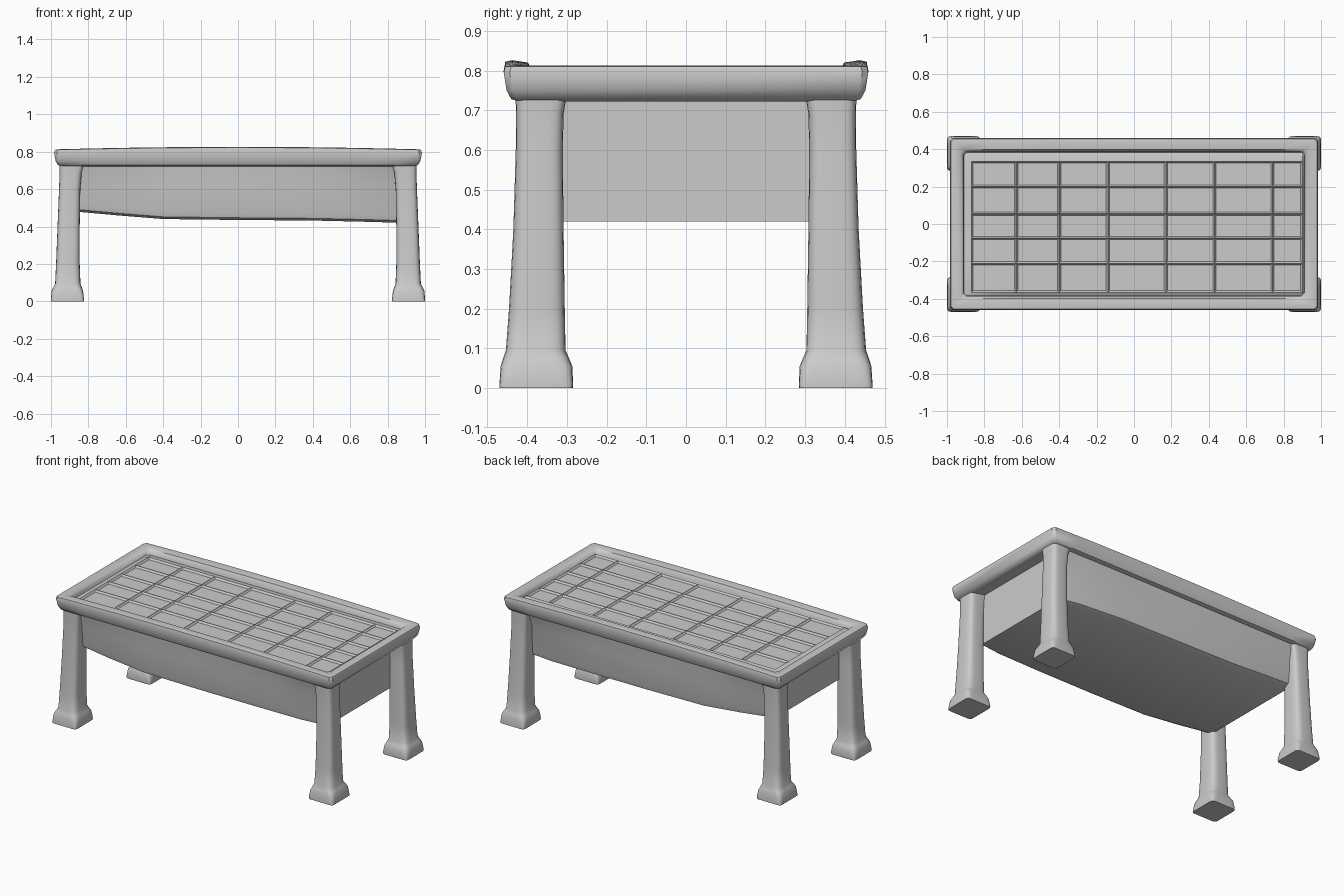
import bpy, bmesh, math

if "Cube" in bpy.data.objects:
    bpy.data.objects.remove(bpy.data.objects["Cube"])

grey = bpy.data.materials.new("light grey")
grey.diffuse_color = (0.6, 0.6, 0.6, 1)
grey.use_nodes = True
grey.node_tree.nodes["Principled BSDF"].inputs["Base Color"].default_value = grey.diffuse_color


def finish(bm, name, angle=40):
    bmesh.ops.recalc_face_normals(bm, faces=bm.faces[:])
    me = bpy.data.meshes.new(name)
    bm.to_mesh(me)
    bm.free()
    ob = bpy.data.objects.new(name, me)
    bpy.context.collection.objects.link(ob)
    me.materials.append(grey)
    bpy.ops.object.select_all(action='DESELECT')
    ob.select_set(True)
    bpy.context.view_layer.objects.active = ob
    bpy.ops.object.shade_smooth_by_angle(angle=math.radians(angle))
    return ob


def loft(rings, name, caps=True, angle=40):
    bm = bmesh.new()
    vr = [[bm.verts.new(p) for p in r] for r in rings]
    n = len(vr[0])
    for a, b in zip(vr, vr[1:]):
        for i in range(n):
            j = (i + 1) % n
            bm.faces.new((a[i], a[j], b[j], b[i]))
    if caps:
        bm.faces.new(vr[0])
        bm.faces.new(vr[-1])
    return finish(bm, name, angle)


# Rim: rectangular loops with small clipped corners, long sides arch up slightly
def rim_ring(hx, hy, z, arch):
    c = 0.015
    xs = [-(hx - c) + 2 * (hx - c) * i / 12 for i in range(13)]
    pts = [(x, -hy) for x in xs] + [(hx, -hy + c), (hx, hy - c)]
    pts += [(x, hy) for x in reversed(xs)] + [(-hx, hy - c), (-hx, -hy + c)]
    return [(x, y, z + arch * (1 - (x / hx) ** 2)) for x, y in pts]


loft([rim_ring(*p) for p in [
    (0.86, 0.36, 0.735, 0), (0.94, 0.42, 0.722, 0), (0.962, 0.44, 0.728, 0),
    (0.975, 0.452, 0.75, 0), (0.984, 0.459, 0.795, 0.006),
    (0.978, 0.455, 0.810, 0.012), (0.960, 0.438, 0.813, 0.013),
    (0.925, 0.398, 0.810, 0.010), (0.912, 0.386, 0.795, 0.003),
    (0.908, 0.382, 0.772, 0)]], "table_rim", caps=False)

# Panel inside the rim: grid of shallow recessed cells
cols = [-0.91, -0.87, -0.63, -0.40, -0.14, 0.17, 0.43, 0.74, 0.90, 0.91]
rows = [-0.385, -0.365, -0.21, -0.075, 0.055, 0.20, 0.335, 0.385]
bm = bmesh.new()
grid = [[bm.verts.new((x, y, 0.792)) for x in cols] for y in rows]
cells = []
for r in range(len(rows) - 1):
    for c in range(len(cols) - 1):
        f = bm.faces.new((grid[r][c], grid[r][c + 1], grid[r + 1][c + 1], grid[r + 1][c]))
        if 0 < r < len(rows) - 2 and 0 < c < len(cols) - 2:
            cells.append(f)
bmesh.ops.inset_individual(bm, faces=cells, thickness=0.006)
bmesh.ops.inset_individual(bm, faces=cells, thickness=0.012, depth=-0.012)
for v in {v for v in bm.verts if abs(v.co.x) > 0.905 or abs(v.co.y) > 0.38}:
    v.co.z = 0.78
finish(bm, "grid_panel", 30)

# Deep body under the rim: bottom slopes from left to right
rings = []
for x, zb, w in [(-0.87, 0.48, 0.37), (-0.65, 0.46, 0.385), (-0.40, 0.44, 0.395),
                 (0.0, 0.435, 0.395), (0.40, 0.432, 0.39), (0.70, 0.425, 0.375),
                 (0.86, 0.42, 0.35)]:
    half = [(w - 0.035, zb), (w - 0.008, zb + 0.012), (w, zb + 0.04),
            (w + 0.008, 0.62), (0.415, 0.74)]
    sec = half + [(-y, z) for y, z in reversed(half)]
    rings.append([(x, y, z) for y, z in sec])
loft(rings, "table_body")


# Legs: rounded square columns with flared block feet
def leg_ring(z, x0, x1, y0, y1, power, sx, sy):
    pts = []
    for i in range(24):
        a = math.tau * (i + 0.5) / 24
        c, s = math.cos(a), math.sin(a)
        x = (x0 + x1) / 2 + (x1 - x0) / 2 * math.copysign(abs(c) ** power, c)
        y = (y0 + y1) / 2 + (y1 - y0) / 2 * math.copysign(abs(s) ** power, s)
        pts.append((sx * x, sy * y, z))
    return pts


levels = [(0.0, 0.825, 1.0, 0.285, 0.47, 0.18),
          (0.01, 0.823, 1.0, 0.284, 0.47, 0.18),
          (0.055, 0.828, 0.997, 0.286, 0.467, 0.3),
          (0.075, 0.835, 0.988, 0.294, 0.461, 0.4),
          (0.095, 0.842, 0.978, 0.303, 0.454, 0.5),
          (0.20, 0.846, 0.973, 0.305, 0.446, 0.5),
          (0.40, 0.846, 0.965, 0.308, 0.435, 0.5),
          (0.60, 0.843, 0.957, 0.31, 0.429, 0.5),
          (0.69, 0.835, 0.954, 0.308, 0.428, 0.45),
          (0.74, 0.82, 0.955, 0.30, 0.43, 0.4)]
for sx, side in ((-1, "left"), (1, "right")):
    for sy, end in ((-1, "front"), (1, "back")):
        loft([leg_ring(*lv, sx, sy) for lv in levels], f"{end}_{side}_leg", angle=50)
